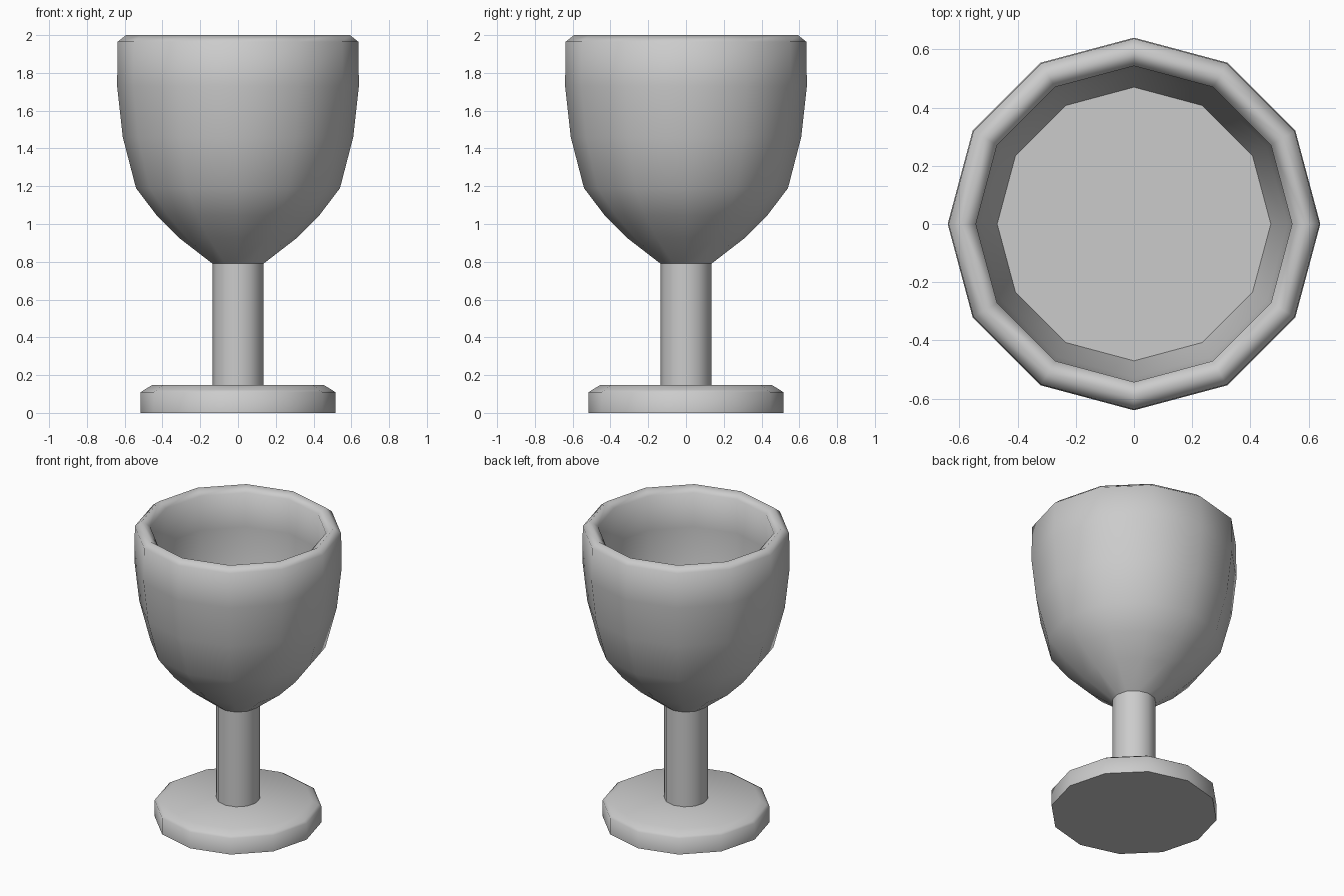
import bpy, bmesh, math

if "Cube" in bpy.data.objects:
    bpy.data.objects.remove(bpy.data.objects["Cube"])

SIDES = 12
grey = bpy.data.materials.new("light grey")
grey.diffuse_color = (0.6, 0.6, 0.6, 1)
grey.use_nodes = True
grey.node_tree.nodes["Principled BSDF"].inputs["Base Color"].default_value = grey.diffuse_color


def lathe(name, profile, smooth_end=False):
    """Turn a (radius, z) profile into a capped 12-sided solid."""
    bm = bmesh.new()
    rings = []
    for r, z in profile:
        rings.append([bm.verts.new((r * math.cos(2 * math.pi * i / SIDES),
                                    r * math.sin(2 * math.pi * i / SIDES), z))
                      for i in range(SIDES)])
    for a, b in zip(rings, rings[1:]):
        for i in range(SIDES):
            j = (i + 1) % SIDES
            bm.faces.new((a[i], a[j], b[j], b[i])).smooth = True
    # flat start cap, optionally smooth end cap
    start = bm.faces.new(rings[0][::-1])
    end = bm.faces.new(rings[-1])
    end.smooth = smooth_end
    for cap in (start,) if smooth_end else (start, end):
        for e in cap.edges:
            e.smooth = False
    mesh = bpy.data.meshes.new(name)
    bm.to_mesh(mesh)
    bm.free()
    mesh.materials.append(grey)
    obj = bpy.data.objects.new(name, mesh)
    bpy.context.collection.objects.link(obj)
    return obj


# Round foot with a bevelled top edge
lathe("foot", [(0.515, 0), (0.515, 0.11), (0.497, 0.122), (0.455, 0.147)], smooth_end=True)

# Straight stem
lathe("stem", [(0.135, 0.14), (0.135, 0.795)])

# Bowl: outer wall upward, over the rim, inner wall down to a flat floor
lathe("bowl", [
    (0.135, 0.79), (0.31, 0.925), (0.43, 1.045), (0.54, 1.19),
    (0.61, 1.46), (0.64, 1.73), (0.637, 1.965), (0.593, 2.0),
    (0.543, 1.965), (0.55, 1.73), (0.527, 1.46), (0.47, 1.19),
])
